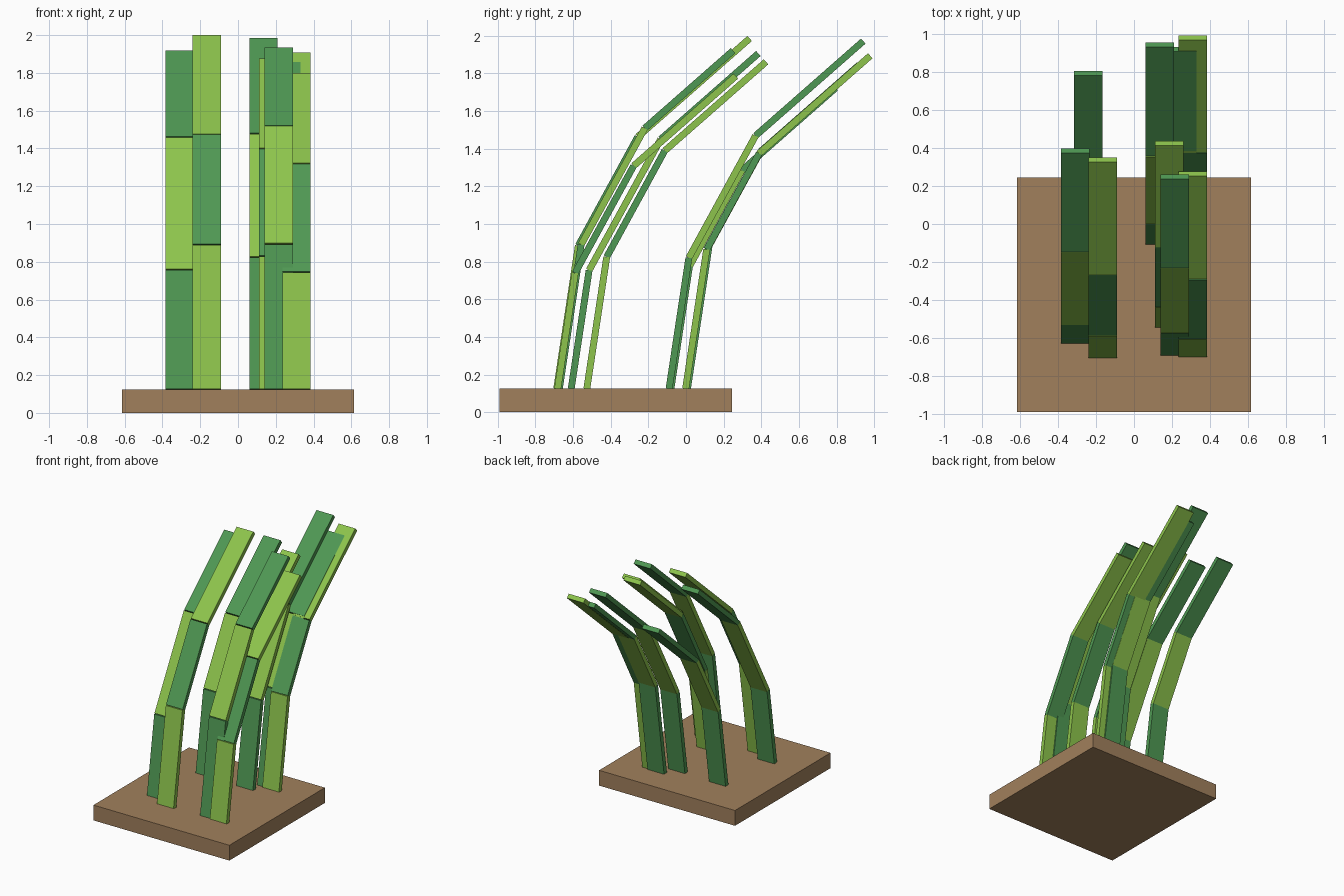
import bpy, math
from mathutils import Matrix, Vector

if "Cube" in bpy.data.objects:
    bpy.data.objects.remove(bpy.data.objects["Cube"])


def material(name, rgb):
    m = bpy.data.materials.new(name)
    lin = [(c / 255 / 12.92) if c < 10 else ((c / 255 + 0.055) / 1.055) ** 2.4 for c in rgb]
    m.diffuse_color = (*lin, 1)
    m.use_nodes = True
    m.node_tree.nodes["Principled BSDF"].inputs["Base Color"].default_value = m.diffuse_color
    return m


soil = material("soil_brown", (161, 128, 92))
dark = material("dark_green", (79, 152, 83))
light = material("light_green", (141, 196, 76))


def box(name, size, matrix, mat):
    bpy.ops.mesh.primitive_cube_add(size=1)
    ob = bpy.context.object
    ob.name = name
    ob.data.transform(matrix @ Matrix.Diagonal((*size, 1)))
    ob.data.materials.append(mat)
    return ob


# Ground slab
GROUND = 0.125
box("ground_slab", (1.23, 1.235, GROUND), Matrix.Translation((0, -0.3725, GROUND / 2)), soil)

# Grass blades: three straight segments, each leaning further back
WIDTH, THICK = 0.15, 0.036
LEAN = (0.15, 0.5, 0.85)


def blade(index, x, y, heights, first, second):
    start = Vector((x, y, GROUND))
    for k, (top, lean) in enumerate(zip(heights, LEAN)):
        rise = top - start.z
        end = start + Vector((0, rise * math.tan(lean), rise))
        place = Matrix.Translation((start + end) / 2) @ Matrix.Rotation(-lean, 4, 'X')
        box(f"blade_{index}_segment_{k + 1}", (WIDTH, THICK, (end - start).length),
            place, second if k == 1 else first)
        start = end


# x, y of the root, heights of the two bends and the tip, colour order
blades = [
    (-0.310, -0.610, (0.754, 1.450, 1.906), dark, light),
    (-0.165, -0.687, (0.885, 1.464, 1.986), light, dark),
    (0.135, -0.090, (0.820, 1.469, 1.972), dark, light),
    (0.185, -0.527, (0.825, 1.389, 1.862), light, dark),
    (0.215, -0.673, (0.890, 1.509, 1.921), dark, light),
    (0.310, -0.682, (0.740, 1.309, 1.786), light, dark),
    (0.309, -0.002, (0.865, 1.375, 1.894), light, dark),
    (0.255, 0.008, (0.885, 1.385, 1.845), dark, light),
    (-0.240, -0.080, (0.775, 1.285, 1.722), dark, light),
]
for i, args in enumerate(blades):
    blade(i + 1, *args)
